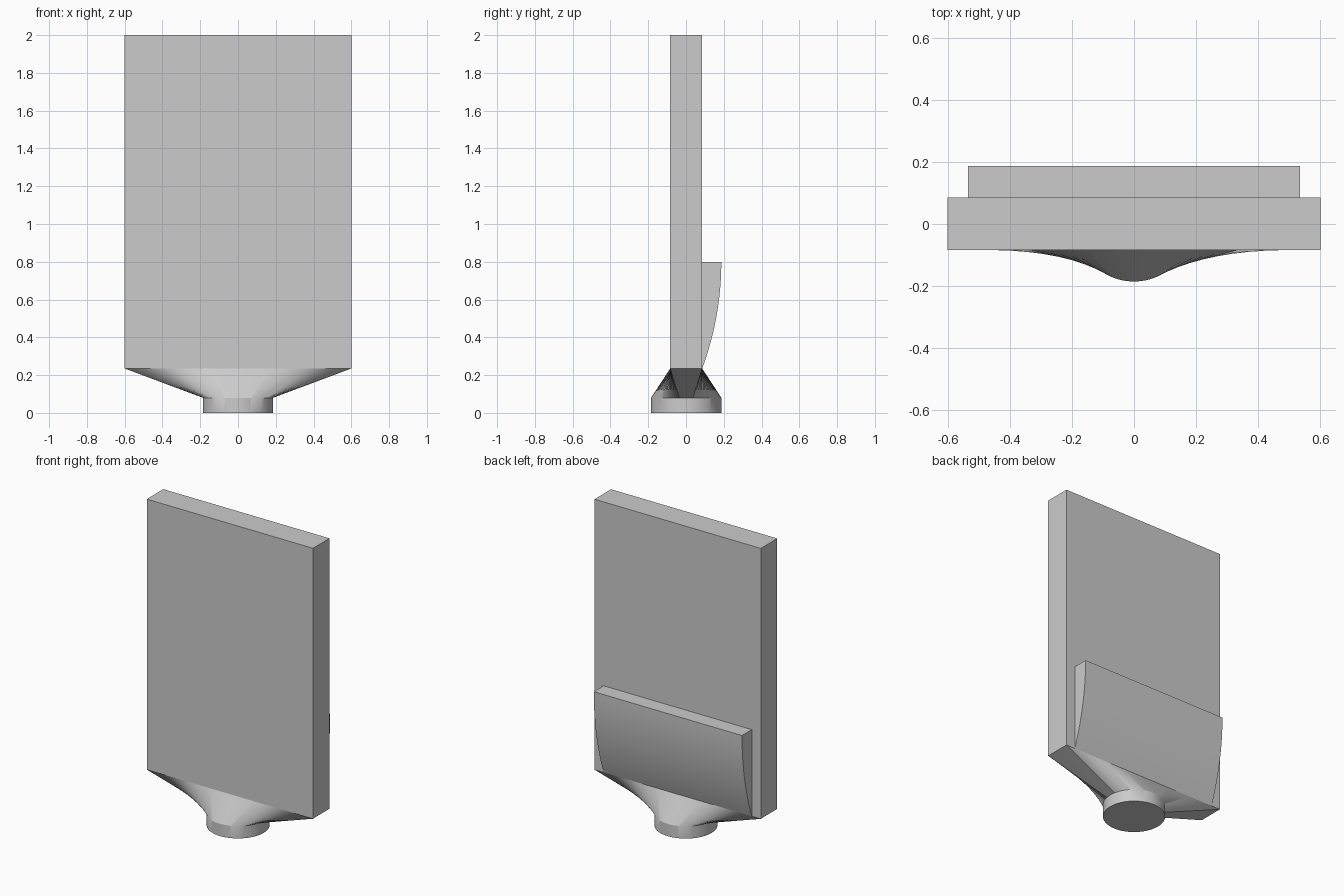
import bpy, bmesh
from math import radians, sin, cos, pi, sqrt, asin

if "Cube" in bpy.data.objects:
    bpy.data.objects.remove(bpy.data.objects["Cube"], do_unlink=True)

grey = bpy.data.materials.new("plain_grey")
grey.use_nodes = True
tone = (0.6, 0.6, 0.6, 1)
grey.diffuse_color = tone
grey.node_tree.nodes["Principled BSDF"].inputs["Base Color"].default_value = tone

# Main dimensions
HALF_W, HALF_D, HEIGHT = 0.6, 0.085, 2.0
NECK_R, NECK_TOP, SLAB_BOTTOM = 0.186, 0.08, 0.235
CENTRE_Y = 0.001
BULGE_W, BULGE_D, BULGE_TOP = 0.535, 0.101, 0.8


def finish(bm, name):
    bmesh.ops.recalc_face_normals(bm, faces=bm.faces)
    mesh = bpy.data.meshes.new(name)
    bm.to_mesh(mesh)
    bm.free()
    mesh.materials.append(grey)
    obj = bpy.data.objects.new(name, mesh)
    bpy.context.collection.objects.link(obj)
    obj.location.y = CENTRE_Y
    bpy.ops.object.select_all(action="DESELECT")
    obj.select_set(True)
    bpy.context.view_layer.objects.active = obj
    bpy.ops.object.shade_smooth_by_angle(angle=radians(30))
    return obj


def outline_pairs():
    """Matching points on the round neck and the rectangular slab, by share of perimeter."""
    quarter = HALF_W + HALF_D
    steps = [HALF_D * i / 3 for i in range(3)]
    steps += [HALF_D + HALF_W * i / 20 for i in range(21)]
    first = []
    for s in steps:
        a = s / quarter * pi / 2
        rect = (HALF_W, s) if s <= HALF_D else (quarter - s, HALF_D)
        first.append(((NECK_R * cos(a), NECK_R * sin(a)), rect))

    def flip(pairs, sx, sy):
        return [tuple((p[0] * sx, p[1] * sy) for p in pair) for pair in pairs]
    half = first + flip(first[:-1][::-1], -1, 1)
    return half + flip(half[1:-1][::-1], 1, -1)


# Slab, funnel and neck as one lofted skin
pairs = outline_pairs()
bm = bmesh.new()
rings = [[bm.verts.new((*pair[kind], z)) for pair in pairs]
         for kind, z in ((0, 0), (0, NECK_TOP), (1, SLAB_BOTTOM), (1, HEIGHT))]
n = len(pairs)
for low, high in zip(rings, rings[1:]):
    for i in range(n):
        j = (i + 1) % n
        bm.faces.new((low[i], low[j], high[j], high[i]))
bm.faces.new(rings[0])
bm.faces.new(rings[-1])
body = finish(bm, "slab_with_neck")
for face in body.data.polygons:
    if face.center.z > SLAB_BOTTOM or abs(face.normal.z) > 0.99:
        face.use_smooth = False

# Curved bulge on the back, an arc that ends upright at its top
rise = BULGE_TOP - SLAB_BOTTOM
radius = (BULGE_D ** 2 + rise ** 2) / (2 * BULGE_D)
sweep = asin(rise / radius)
profile = [(HALF_D, BULGE_TOP)]
for i in range(17):
    a = sweep * i / 16
    profile.append((HALF_D + BULGE_D - radius * (1 - cos(a)), BULGE_TOP - radius * sin(a)))
bm = bmesh.new()
side = bm.faces.new([bm.verts.new((-BULGE_W, y, z)) for y, z in profile])
grown = bmesh.ops.extrude_face_region(bm, geom=[side], use_keep_orig=True)
moved = [v for v in grown["geom"] if isinstance(v, bmesh.types.BMVert)]
bmesh.ops.translate(bm, verts=moved, vec=(2 * BULGE_W, 0, 0))
finish(bm, "rear_bulge")
